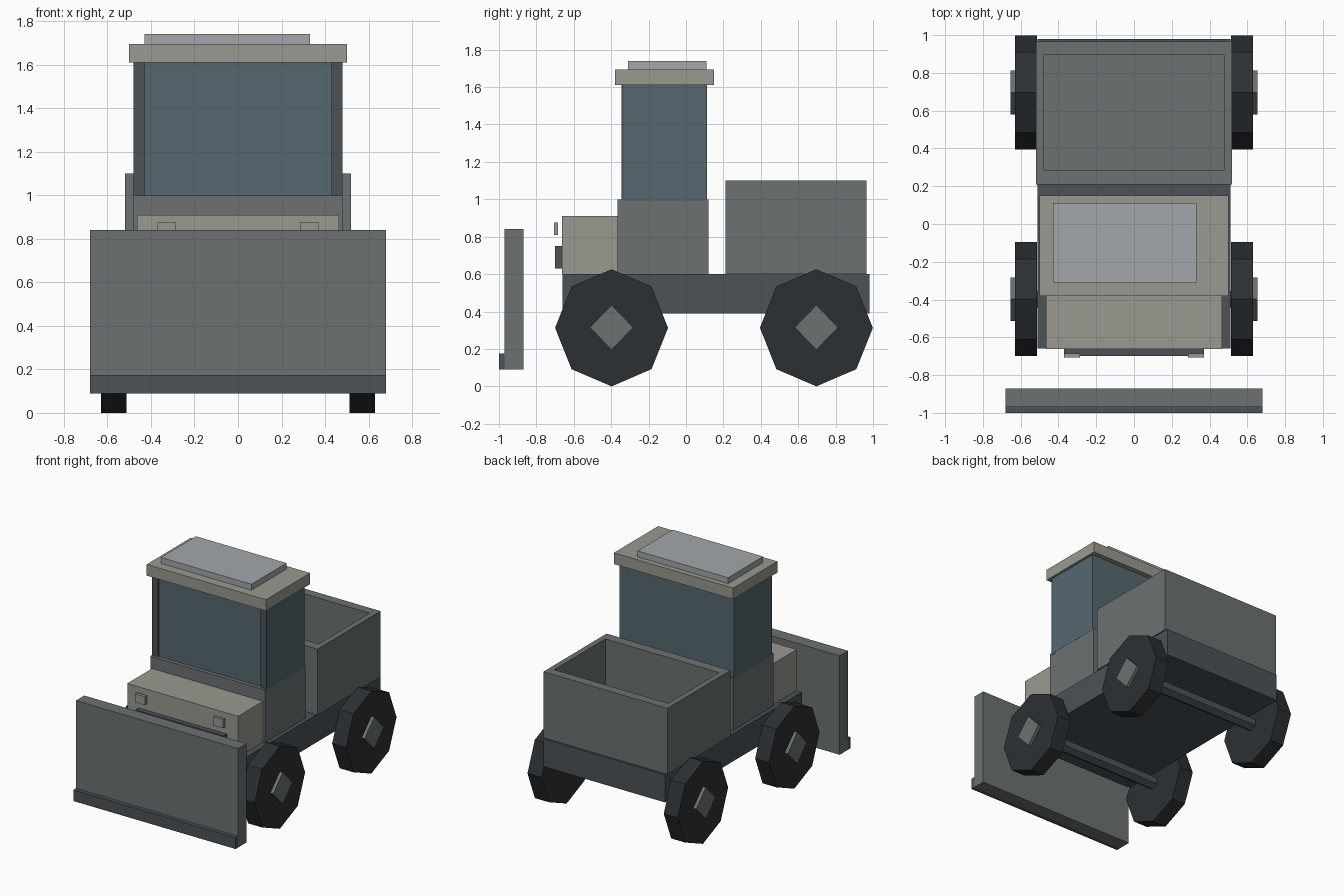
import bpy, bmesh
from math import sin, cos, pi

if "Cube" in bpy.data.objects:
    bpy.data.objects.remove(bpy.data.objects["Cube"])


def mat(name, r, g, b):
    m = bpy.data.materials.new(name)
    m.diffuse_color = (r, g, b, 1)
    m.use_nodes = True
    m.node_tree.nodes["Principled BSDF"].inputs["Base Color"].default_value = m.diffuse_color
    return m


TAN = mat("warm_grey", 0.32, 0.32, 0.28)
GREY = mat("mid_grey", 0.15, 0.165, 0.17)
SLATE = mat("slate", 0.07, 0.085, 0.095)
RUBBER = mat("rubber", 0.025, 0.03, 0.033)
GLASS = mat("glass", 0.09, 0.14, 0.16)
PALE = mat("pale_grey", 0.36, 0.39, 0.4)


def finish(name, bm, material):
    bmesh.ops.recalc_face_normals(bm, faces=bm.faces)
    me = bpy.data.meshes.new(name)
    bm.to_mesh(me)
    bm.free()
    me.materials.append(material)
    ob = bpy.data.objects.new(name, me)
    bpy.context.collection.objects.link(ob)
    return ob


def box_mesh(x, y, z):
    """Box from (min, max) pairs on each axis."""
    bm = bmesh.new()
    bmesh.ops.create_cube(bm, size=1)
    for v in bm.verts:
        v.co = [a[0] if c < 0 else a[1] for a, c in zip((x, y, z), v.co)]
    return bm


def box(name, x, y, z, material):
    return finish(name, box_mesh(x, y, z), material)


def prism(name, sides, ry, rz, x, cy, cz, material):
    """Regular-sided disc or rod along x, with a corner at the top."""
    bm = bmesh.new()
    ring = [bm.verts.new((x[0], cy + ry * sin(2 * pi * i / sides),
                          cz + rz * cos(2 * pi * i / sides))) for i in range(sides)]
    face = bm.faces.new(ring)
    ext = bmesh.ops.extrude_face_region(bm, geom=[face], use_keep_orig=True)
    for g in ext["geom"]:
        if isinstance(g, bmesh.types.BMVert):
            g.co.x = x[1]
    return finish(name, bm, material)


# Chassis, hood and grille
box("chassis", (-0.51, 0.51), (-0.66, 0.98), (0.39, 0.60), SLATE)
box("hood", (-0.465, 0.465), (-0.662, -0.36), (0.60, 0.91), TAN)
box("grille", (-0.37, 0.37), (-0.70, -0.66), (0.63, 0.75), SLATE)

# Cab
box("cab_base", (-0.48, 0.48), (-0.365, 0.12), (0.60, 1.0), GREY)
box("cab_glass", (-0.481, 0.481), (-0.335, 0.112), (0.99, 1.61), GLASS)
box("cab_roof", (-0.50, 0.50), (-0.38, 0.15), (1.61, 1.695), TAN)
box("roof_hatch", (-0.43, 0.33), (-0.31, 0.11), (1.695, 1.74), PALE)

# Open cargo bed, hollowed by insetting and sinking the top face
bm = box_mesh((-0.52, 0.52), (0.21, 0.965), (0.60, 1.10))
top = max(bm.faces, key=lambda f: f.calc_center_median().z)
bmesh.ops.inset_region(bm, faces=[top], thickness=0.045)
for v in top.verts:
    v.co.y = 0.285 if v.co.y < 0.5 else 0.895
    v.co.x = -0.477 if v.co.x < 0 else 0.477
ext = bmesh.ops.extrude_discrete_faces(bm, faces=[top])
floor = ext["faces"][0]
bmesh.ops.translate(bm, verts=floor.verts, vec=(0, 0, -0.44))
finish("cargo_bed", bm, GREY)

# Front blade with cutting edge
box("blade", (-0.68, 0.68), (-0.97, -0.87), (0.09, 0.84), GREY)
box("blade_edge", (-0.68, 0.68), (-1.0, -0.97), (0.09, 0.175), SLATE)

# Paired parts
for s, side in ((-1, "left"), (1, "right")):
    def span(a, b):
        return tuple(sorted((s * a, s * b)))
    box(f"pillar_{side}", span(0.43, 0.48), (-0.345, -0.30), (0.97, 1.61), SLATE)
    box(f"headlight_{side}", span(0.285, 0.37), (-0.707, -0.685), (0.81, 0.875), TAN)
    for cy, end in ((-0.398, "front"), (0.697, "rear")):
        prism(f"{end}_wheel_{side}", 8, 0.302, 0.313, span(0.513, 0.63), cy, 0.313, RUBBER)
        prism(f"{end}_hub_{side}", 4, 0.116, 0.12, span(0.60, 0.655), cy, 0.315, GREY)

# Axles
for cy, end in ((-0.398, "front"), (0.697, "rear")):
    prism(f"{end}_axle", 6, 0.05, 0.05, (-0.53, 0.53), cy, 0.315, SLATE)
